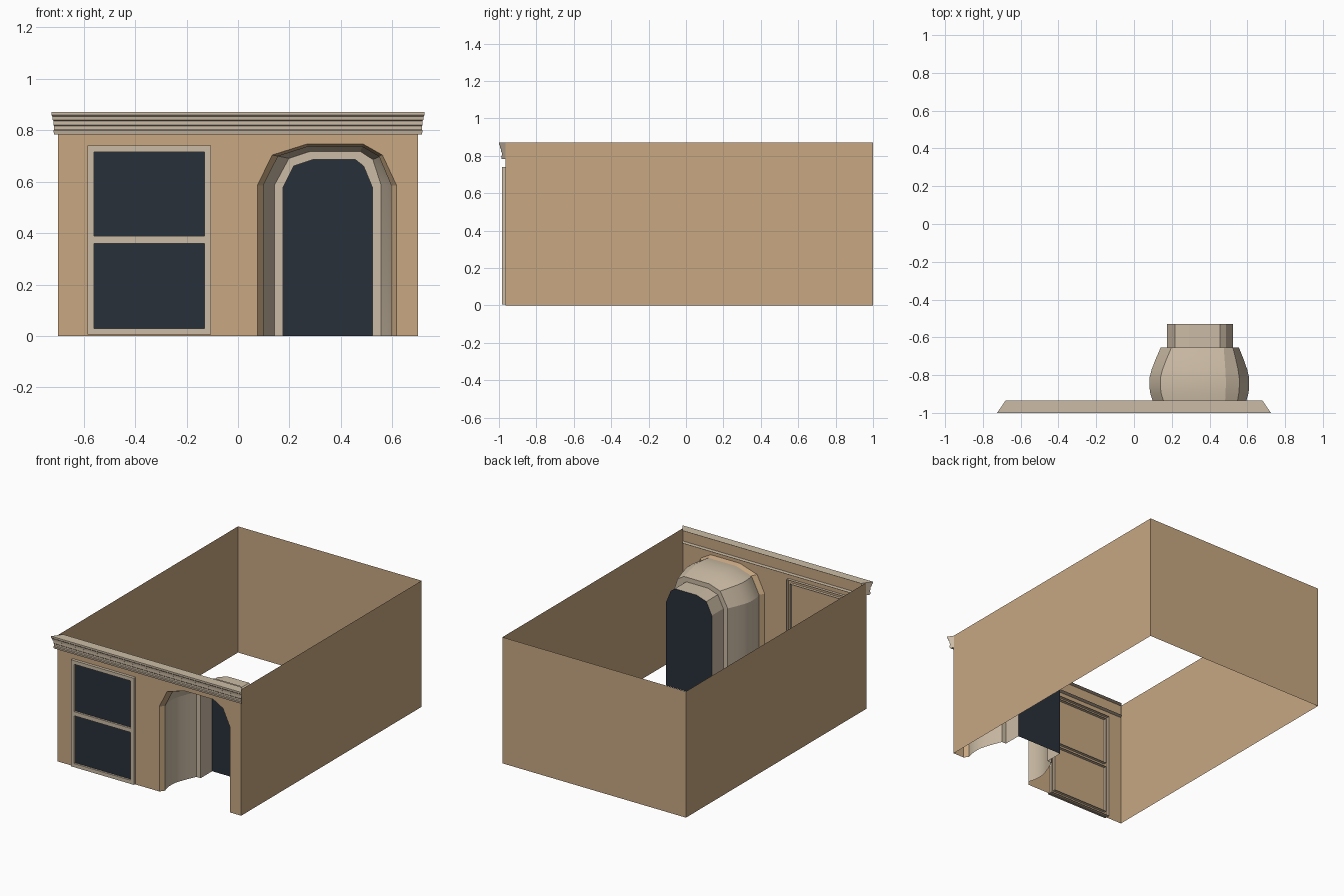
import bpy

if "Cube" in bpy.data.objects:
    bpy.data.objects.remove(bpy.data.objects["Cube"])

def material(name, rgb):
    m = bpy.data.materials.new(name)
    m.diffuse_color = (*rgb, 1)
    m.use_nodes = True
    m.node_tree.nodes["Principled BSDF"].inputs["Base Color"].default_value = m.diffuse_color
    return m

TAN = material("tan_plaster", (0.578, 0.392, 0.223))
STONE = material("beige_trim", (0.60, 0.50, 0.375))
GLASS = material("dark_glass", (0.021, 0.030, 0.042))

def make(name, faces, mat):
    """Object from a list of faces given as point lists, sharing equal corners."""
    index, polys = {}, []
    for f in faces:
        polys.append([index.setdefault(tuple(round(c, 5) for c in p), len(index)) for p in f])
    me = bpy.data.meshes.new(name)
    me.from_pydata(list(index), [], polys)
    me.materials.append(mat)
    ob = bpy.data.objects.new(name, me)
    bpy.context.collection.objects.link(ob)
    return ob

def loft(*rings):
    return [(a[j], b[j], b[j + 1], a[j + 1])
            for a, b in zip(rings, rings[1:]) for j in range(len(a) - 1)]

def at(outline, y):
    return [(x, y, z) for x, z in outline]

def rect(x0, x1, z0, z1):
    return [(x0, z0), (x0, z1), (x1, z1), (x1, z0), (x0, z0)]

W, H, FRONT, INNER = 0.70, 0.87, -0.965, -0.935

# Arch outlines, left foot to right foot
OUTER = [(.075, 0), (.075, .585), (.133, .703), (.266, .745), (.487, .745), (.561, .703), (.616, .585), (.616, 0)]
RIM = [(.141, 0), (.141, .585), (.198, .69), (.281, .717), (.475, .717), (.524, .685), (.556, .585), (.556, 0)]
DOOR = [(.174, 0), (.174, .575), (.216, .66), (.29, .685), (.456, .685), (.488, .66), (.523, .575), (.523, 0)]

def blend(t, y):
    return [(a + (c - a) * t, y, b + (d - b) * t) for (a, b), (c, d) in zip(OUTER, RIM)]

# Walls: open-topped shell with the arch cut in the front and its splayed jamb
plan = [(-W, FRONT), (-W, 1), (W, 1), (W, FRONT)]
walls = loft([(x, y, H) for x, y in plan], [(x, y, 0) for x, y in plan])
walls = [f[::-1] for f in walls]
front = [(-W, 0)] + OUTER + [(W, 0), (W, H), (-W, H)]
walls.append(at(front, FRONT))
walls += loft(at(OUTER, FRONT), blend(.35, INNER))
make("walls", walls, TAN)

# Bulging entrance niche, then the stepped door surround
niche = make("entrance_niche", loft(
    blend(.35, INNER), blend(.18, -.90), blend(.10, -.865), blend(.10, -.815),
    blend(.28, -.77), blend(.60, -.715), blend(1, -.655)), STONE)
bpy.context.view_layer.objects.active = niche
niche.select_set(True)
bpy.ops.object.shade_smooth_by_angle(angle=0.4)
make("door_surround", loft(at(RIM, -.655), at(DOOR, -.655), at(DOOR, -.53)), STONE)
make("door_glass", [at(DOOR, -.53)[::-1]], GLASS)

# Window: flat frame with flanges passing through the wall, two panes
X0, X1, Z0, Z1 = -.585, -.105, .005, .74
A, B = -.56, -.13
panes = [(.03, .36), (.388, .715)]
FY = -.985

def quad(x0, x1, z0, z1, y):
    return at([(x0, z0), (x1, z0), (x1, z1), (x0, z1)], y)

frame = [quad(X0, A, Z0, Z1, FY), quad(B, X1, Z0, Z1, FY)]
frame += [quad(A, B, lo, hi, FY) for lo, hi in ((Z0, .03), (.36, .388), (.715, Z1))]
edge = rect(X0, X1, Z0, Z1)[::-1]
frame += loft(at(edge, FY), at(edge, -.945))
for lo, hi in panes:
    hole = rect(A, B, lo, hi)
    frame += loft(at(hole, FY), at(hole, -.945))
make("window_frame", frame, STONE)
make("window_panes", [quad(A, B, lo, hi, -.972) for lo, hi in panes], GLASS)

# Cornice: moulded profile with mitred ends
profile = [(INNER, H), (-1, H), (-1, .858), (-.995, .853), (-.993, .839), (-.988, .836),
           (-.988, .819), (-.984, .815), (-.984, .803), (-.988, .798), (-.985, .783), (INNER, .783)]
right = [(.725 - (y + 1) * .69, y, z) for y, z in profile]
left = [(-x, y, z) for x, y, z in right]
make("cornice", loft(right, left) + [right, left[::-1]], STONE)
